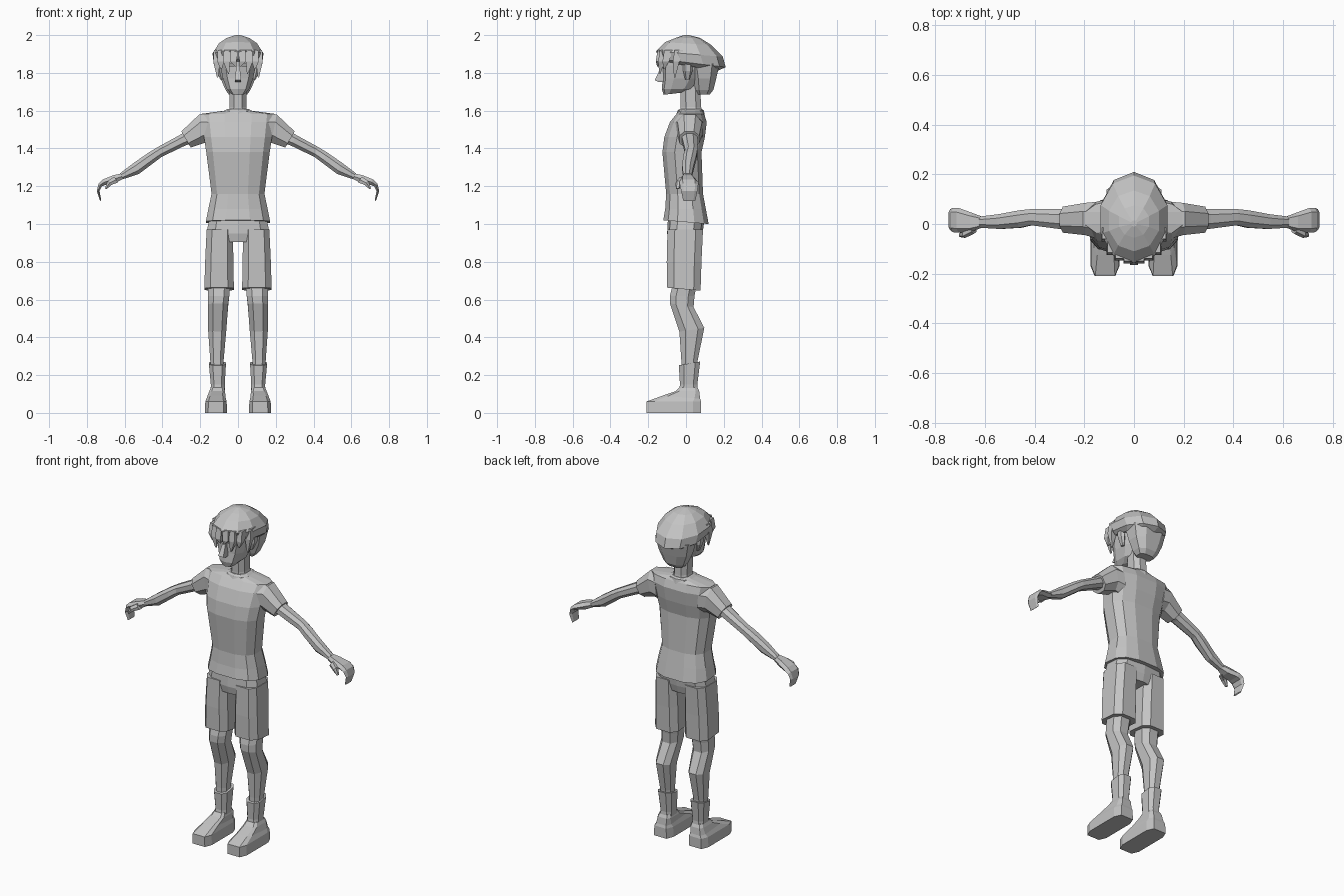
import bpy
import bmesh
from math import cos, sin, pi
from mathutils import Vector

old = bpy.data.objects.get("Cube")
if old:
    bpy.data.objects.remove(old, do_unlink=True)

GREY = (.55, .55, .55, 1)
grey = bpy.data.materials.new("plain grey")
grey.use_nodes = True
grey.diffuse_color = GREY
grey.node_tree.nodes["Principled BSDF"].inputs["Base Color"].default_value = GREY


def slanted(outer, inner, front, back):
    """Section between two (x, z) points, spanning front to back in y."""
    return Vector((outer[0], 0, outer[1])), Vector((inner[0], 0, inner[1])), front, back, 0


def level(z, left, right, front, back, tilt=0):
    """Horizontal section; tilt raises its front and lowers its back."""
    return Vector((right, 0, z)), Vector((left, 0, z)), front, back, tilt


def centred(z, half_width, front, back, tilt=0):
    return level(z, -half_width, half_width, front, back, tilt)


def outline(section, sides, boxy):
    """Points around a rounded or boxy polygon fitted to the section."""
    a, b, front, back, tilt = section
    angles = [2 * pi * (i + .5) / sides for i in range(sides)]
    def soften(v):
        return abs(v) ** boxy * (1 if v > 0 else -1 if v < 0 else 0)
    flat = [(soften(cos(t)), soften(sin(t))) for t in angles]
    wide = max(p[0] for p in flat)
    deep = max(p[1] for p in flat)
    for u, v in flat:
        u, v = u / wide, v / deep
        point = (a + b) / 2 + (a - b) / 2 * u
        point.y = (front + back) / 2 + (back - front) / 2 * v
        point.z -= tilt * v
        yield point


def loft(name, sections, sides=8, boxy=.8, mirrored=False):
    """Skin a closed, flat-shaded part over a run of sections."""
    bm = bmesh.new()
    rings = [[bm.verts.new(p) for p in outline(s, sides, boxy)] for s in sections]
    for low, high in zip(rings, rings[1:]):
        for i in range(sides):
            j = (i + 1) % sides
            bm.faces.new((low[i], low[j], high[j], high[i]))
    bm.faces.new(rings[0])
    bm.faces.new(rings[-1])
    bmesh.ops.recalc_face_normals(bm, faces=bm.faces)
    mesh = bpy.data.meshes.new(name)
    bm.to_mesh(mesh)
    bm.free()
    mesh.materials.append(grey)
    part = bpy.data.objects.new(name, mesh)
    bpy.context.collection.objects.link(part)
    if mirrored:
        mirror = part.modifiers.new("other side", "MIRROR")
        mirror.use_mirror_merge = False
    return part


# Shirt with collar and sleeves
loft("shirt", [
    centred(1.01, .17, -.12, .12, .01),
    centred(1.08, .157, -.11, .105),
    centred(1.16, .14, -.105, .09),
    centred(1.38, .168, -.125, .082),
    centred(1.46, .18, -.115, .1),
    centred(1.54, .19, -.085, .11),
    centred(1.583, .195, -.05, .095),
    centred(1.6, .07, -.035, .085),
], sides=12, boxy=.75)
loft("collar", [
    centred(1.57, .085, -.055, .1),
    centred(1.6, .07, -.045, .095),
    centred(1.608, .058, -.035, .085),
], sides=10)
loft("sleeves", [
    slanted((.15, 1.58), (.13, 1.42), -.06, .09),
    slanted((.205, 1.58), (.175, 1.43), -.045, .085),
    slanted((.3, 1.49), (.25, 1.405), -.035, .07),
], boxy=.85, mirrored=True)

# Arms, curled hands and thumbs
loft("arms", [
    slanted((.26, 1.5), (.235, 1.43), -.02, .06),
    slanted((.31, 1.47), (.28, 1.415), -.02, .06),
    slanted((.42, 1.41), (.405, 1.355), -.005, .06),
    slanted((.47, 1.38), (.445, 1.325), -.015, .055),
    slanted((.55, 1.325), (.525, 1.265), -.02, .04),
    slanted((.625, 1.268), (.61, 1.237), -.015, .03),
], boxy=.9, mirrored=True)
loft("hands", [
    slanted((.615, 1.268), (.61, 1.237), -.015, .03),
    slanted((.66, 1.258), (.645, 1.22), -.03, .045),
    slanted((.715, 1.236), (.698, 1.208), -.035, .065),
    slanted((.738, 1.215), (.72, 1.2), -.033, .065),
    slanted((.748, 1.175), (.733, 1.175), -.025, .06),
    slanted((.73, 1.122), (.724, 1.126), -.015, .05),
], sides=6, boxy=.6, mirrored=True)
loft("thumbs", [
    slanted((.655, 1.25), (.635, 1.22), -.04, 0),
    slanted((.69, 1.228), (.67, 1.207), -.056, -.022),
    slanted((.705, 1.188), (.695, 1.185), -.053, -.035),
], sides=6, mirrored=True)

# Shorts
loft("shorts_seat", [
    centred(.905, .16, -.09, .075),
    centred(.95, .167, -.1, .088),
    centred(1.04, .15, -.095, .1),
], sides=10, boxy=.65)
loft("shorts_legs", [
    level(.655, .022, .178, -.1, .077, .008),
    level(.8, .024, .174, -.102, .082),
    level(.97, .028, .166, -.098, .09),
], boxy=.6, mirrored=True)

# Legs, socks and shoes
loft("legs", [
    level(.2, .077, .142, -.025, .055),
    level(.28, .076, .147, -.025, .062),
    level(.44, .062, .158, -.035, .097, -.01),
    level(.57, .052, .158, -.085, .04, .01),
    level(.62, .046, .158, -.085, .045),
    level(.7, .04, .16, -.065, .06),
], boxy=.8, mirrored=True)
loft("socks", [
    level(.1, .07, .145, -.04, .065),
    level(.15, .07, .144, -.032, .06),
    level(.262, .064, .154, -.038, .075, -.01),
], boxy=.7, mirrored=True)
loft("shoes", [
    level(0, .058, .176, -.21, .08),
    level(.06, .06, .173, -.21, .08),
    level(.083, .067, .162, -.125, .075, .008),
    level(.115, .068, .152, -.055, .07),
    level(.135, .074, .143, -.035, .06),
], boxy=.4, mirrored=True)

# Neck, head and face
loft("neck", [
    centred(1.56, .058, -.03, .09),
    centred(1.62, .044, -.028, .08),
    centred(1.73, .045, -.03, .075),
])
loft("head", [
    centred(1.69, .035, -.118, -.02, -.006),
    centred(1.715, .06, -.128, .04),
    centred(1.77, .08, -.123, .08),
    centred(1.84, .095, -.125, .12),
    centred(1.92, .1, -.12, .14),
], sides=10, boxy=.75)
loft("nose", [
    centred(1.752, .016, -.145, -.11),
    centred(1.762, .017, -.166, -.11),
    centred(1.835, .009, -.13, -.11),
], sides=4, boxy=.5)
loft("brows", [
    level(1.834, .012, .07, -.128, -.09),
    level(1.85, .012, .07, -.134, -.09),
], sides=4, mirrored=True)
loft("ears", [
    level(1.765, .08, .094, -.005, .02),
    level(1.81, .085, .112, -.015, .035),
    level(1.845, .085, .115, -.015, .035),
    level(1.858, .085, .105, -.005, .025),
], sides=6, mirrored=True)

# Hair cap, nape and hanging locks
loft("hair_cap", [
    centred(1.835, .105, -.125, .165, .025),
    centred(1.852, .128, -.145, .21, .022),
    centred(1.9, .134, -.158, .195, .015),
    centred(1.955, .1, -.11, .135, .008),
    centred(1.985, .06, -.055, .075),
    centred(2, .012, -.01, .015),
], sides=10, boxy=.95)
loft("hair_nape", [
    centred(1.685, .048, .06, .125),
    centred(1.71, .066, .045, .145),
    centred(1.77, .092, .035, .16),
    centred(1.85, .11, .015, .178),
], boxy=.75)
for name, root, tip, end, y in (
    ("centre_locks", .025, .012, 1.835, -.15),
    ("fringe_locks", .06, .05, 1.795, -.138),
    ("temple_locks", .092, .088, 1.82, -.115),
    ("side_locks", .113, .108, 1.775, -.06),
):
    loft(name, [
        level(end, tip - .003, tip + .003, y - .003, y + .003),
        level(1.86, root - .018, root + .018, y - .01, y + .025),
        level(1.92, root - .02, root + .015, y, y + .045),
    ], sides=4, mirrored=True)
